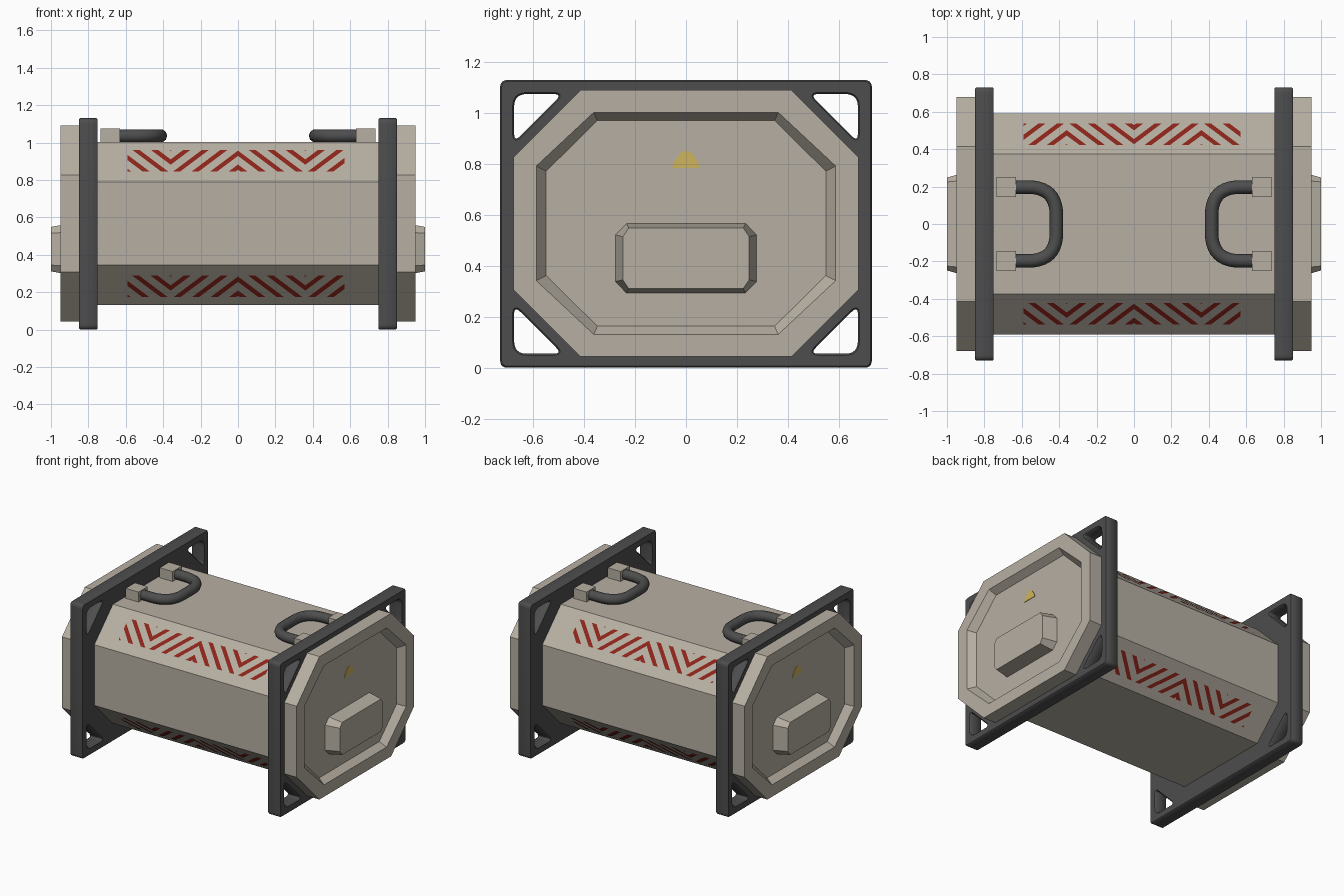
import bpy, bmesh, math
from mathutils import Vector

if "Cube" in bpy.data.objects:
    bpy.data.objects.remove(bpy.data.objects["Cube"])

CZ = 0.567  # height of the container axis


def material(name, rgb):
    m = bpy.data.materials.new(name)
    m.diffuse_color = (*rgb, 1)
    m.use_nodes = True
    m.node_tree.nodes["Principled BSDF"].inputs["Base Color"].default_value = m.diffuse_color
    return m


SHELL = material("warm grey shell", (0.47, 0.43, 0.365))
DARK = material("dark frame", (0.075, 0.075, 0.077))
RED = material("strong red", (0.27, 0.018, 0.011))
FADED = material("faded red", (0.30, 0.075, 0.068))
YELLOW = material("yellow mark", (0.62, 0.46, 0.11))


def add(name, mesh, *mats):
    ob = bpy.data.objects.new(name, mesh)
    bpy.context.collection.objects.link(ob)
    mesh.materials.clear()
    for m in mats:
        mesh.materials.append(m)
    return ob


def loft(name, rings, mat):
    """Closed solid skinned through equal-length rings of points."""
    bm = bmesh.new()
    vs = [[bm.verts.new(p) for p in r] for r in rings]
    n = len(vs[0])
    for a, b in zip(vs, vs[1:]):
        for i in range(n):
            bm.faces.new((a[i], a[(i + 1) % n], b[(i + 1) % n], b[i]))
    bm.faces.new(vs[0])
    bm.faces.new(vs[-1])
    bmesh.ops.recalc_face_normals(bm, faces=bm.faces)
    me = bpy.data.meshes.new(name)
    bm.to_mesh(me)
    bm.free()
    return add(name, me, mat)


def octagon(x, hy, hz, ty, tz, cz=CZ):
    pts = [(hy, tz), (ty, hz), (-ty, hz), (-hy, tz), (-hy, -tz), (-ty, -hz), (ty, -hz), (hy, -tz)]
    return [(x, y, cz + z) for y, z in pts]


def rounded(pts, trims, closed=True, seg=6):
    """Replace each corner by a short quadratic curve."""
    out = []
    n = len(pts)
    for i, (p, t) in enumerate(zip(pts, trims)):
        p = Vector(p)
        if t == 0:
            out.append(p)
            continue
        a = p + (Vector(pts[i - 1]) - p).normalized() * t
        b = p + (Vector(pts[(i + 1) % n]) - p).normalized() * t
        for k in range(seg + 1):
            u = k / seg
            out.append(a * (1 - u) ** 2 + p * 2 * u * (1 - u) + b * u * u)
    return out


def curve_mesh(name, paths, dims, closed, **settings):
    cu = bpy.data.curves.new(name, 'CURVE')
    cu.dimensions = dims
    for k, v in settings.items():
        setattr(cu, k, v)
    for path in paths:
        sp = cu.splines.new('POLY')
        sp.points.add(len(path) - 1)
        for q, p in zip(sp.points, path):
            q.co = (p[0], p[1], p[2] if len(p) > 2 else 0, 1)
        sp.use_cyclic_u = closed
    tmp = bpy.data.objects.new(name + "_tmp", cu)
    bpy.context.collection.objects.link(tmp)
    dg = bpy.context.evaluated_depsgraph_get()
    me = bpy.data.meshes.new_from_object(tmp.evaluated_get(dg))
    bpy.data.objects.remove(tmp)
    return me


# Octagonal main body
loft("body", [octagon(x, 0.59, 0.436, 0.375, 0.222) for x in (-0.86, 0.86)], SHELL)

# End frame outline with four triangular corner holes
W, H = 0.73, 1.13
outline = rounded([(-W, 0), (W, 0), (W, H), (-W, H)], [0.03] * 4)
loops = [outline]
for sy in (1, -1):
    for top in (0, 1):
        tri = [(0.055, 0.055), (0.244, 0.055), (0.055, 0.244)]
        tri = [(sy * (W - a), H - b if top else b) for a, b in tri]
        loops.append(rounded(tri, (0.05, 0.035, 0.035)))

for s, side in ((1, "right"), (-1, "left")):
    # Dark end frame
    me = curve_mesh(side + "_frame", loops, '2D', True, fill_mode='BOTH', extrude=0.044,
                    bevel_depth=0.006, bevel_resolution=0, offset=-0.006)
    ob = add(side + "_frame", me, DARK)
    ob.rotation_euler = (math.pi / 2, 0, math.pi / 2)
    ob.location.x = s * 0.80

    # End cap with a sunken panel
    loft(side + "_cap", [octagon(s * 0.84, 0.678, 0.523, 0.415, 0.26),
                         octagon(s * 0.95, 0.678, 0.523, 0.415, 0.26),
                         octagon(s * 0.95, 0.588, 0.436, 0.362, 0.225),
                         octagon(s * 0.90, 0.549, 0.404, 0.348, 0.205)], SHELL)

    # Raised tapered block on the panel
    loft(side + "_end_block", [octagon(s * 0.89, 0.28, 0.138, 0.235, 0.092, 0.43),
                               octagon(s * 1.0, 0.248, 0.119, 0.225, 0.085, 0.43)], SHELL)

    # Small yellow arch mark
    half = [(0.055, 0.785), (0.047, 0.81), (0.02, 0.845), (0.006, 0.852)]
    arch = half + [(-y, z) for y, z in reversed(half)]
    loft(side + "_mark", [[(s * x, y, z) for y, z in arch] for x in (0.898, 0.904)], YELLOW)

    # Carry handle on top, with two mounting blocks
    path = rounded([(s * 0.66, 0.197, 1.036), (s * 0.415, 0.197, 1.036),
                    (s * 0.415, -0.197, 1.036), (s * 0.66, -0.197, 1.036)],
                   (0, 0.15, 0.15, 0), seg=10)
    me = curve_mesh(side + "_handle", [path], '3D', False, bevel_depth=0.036,
                    bevel_resolution=3, use_fill_caps=True)
    me.polygons.foreach_set("use_smooth", [len(p.vertices) == 4 for p in me.polygons])
    add(side + "_handle", me, DARK)
    for sy, end in ((1, "back"), (-1, "front")):
        rings = [[(s * x, sy * 0.197 + y, z) for x, y in
                  ((0.63, -0.053), (0.735, -0.053), (0.735, 0.053), (0.63, 0.053))]
                 for z in (0.99, 1.076)]
        loft(f"{side}_{end}_handle_mount", rings, SHELL)


def clip(poly, lo, hi):
    """Clip a 2D polygon to lo <= v <= hi."""
    for sign, lim in ((1, lo), (-1, -hi)):
        out = []
        for a, b in zip(poly, poly[1:] + poly[:1]):
            da, db = sign * a[1] - lim, sign * b[1] - lim
            if da >= 0:
                out.append(a)
            if da * db < 0:
                t = da / (da - db)
                out.append((a[0] + t * (b[0] - a[0]), a[1] + t * (b[1] - a[1])))
        poly = out
        if len(poly) < 3:
            return []
    return poly


def chevrons(name, p0, p1):
    """Zigzag painted stripes on a slanted face; p0, p1 are its lower and upper (y, z)."""
    slope, pitch = 1.06, 0.105
    lo, hi = Vector((0, *p0)), Vector((0, *p1))
    up = (hi - lo).normalized()
    height = (hi - lo).length
    out = Vector((1, 0, 0)).cross(up)
    if out.dot((lo + hi) / 2 - Vector((0, 0, CZ))) < 0:
        out = -out
    bm = bmesh.new()
    for xc in (-0.36, 0.36):
        ends = (-0.59, 0) if xc < 0 else (0, 0.57)
        for xa, xb in ((ends[0], xc), (xc, ends[1])):
            for k in range(-5, 2):
                va, vb = (slope * abs(x - xc) + 0.05 + k * pitch for x in (xa, xb))
                t = 0.04
                poly = clip([(xa, va), (xb, vb), (xb, vb + t), (xa, va + t)], 0, height)
                if not poly:
                    continue
                f = bm.faces.new([bm.verts.new(lo + up * v + out * 0.003 + Vector((x, 0, 0)))
                                  for x, v in poly])
                f.normal_update()
                if f.normal.dot(out) < 0:
                    f.normal_flip()
                f.material_index = 0 if (k == 0 and xc < 0) or k == -4 else 1
    me = bpy.data.meshes.new(name)
    bm.to_mesh(me)
    bm.free()
    add(name, me, RED, FADED)


# Painted chevron bands on the four slanted faces
for sy, side in ((-1, "front"), (1, "back")):
    chevrons(side + "_upper_chevrons", (sy * 0.535, 0.844), (sy * 0.42, 0.959))
    chevrons(side + "_lower_chevrons", (sy * 0.42, 0.175), (sy * 0.535, 0.290))
